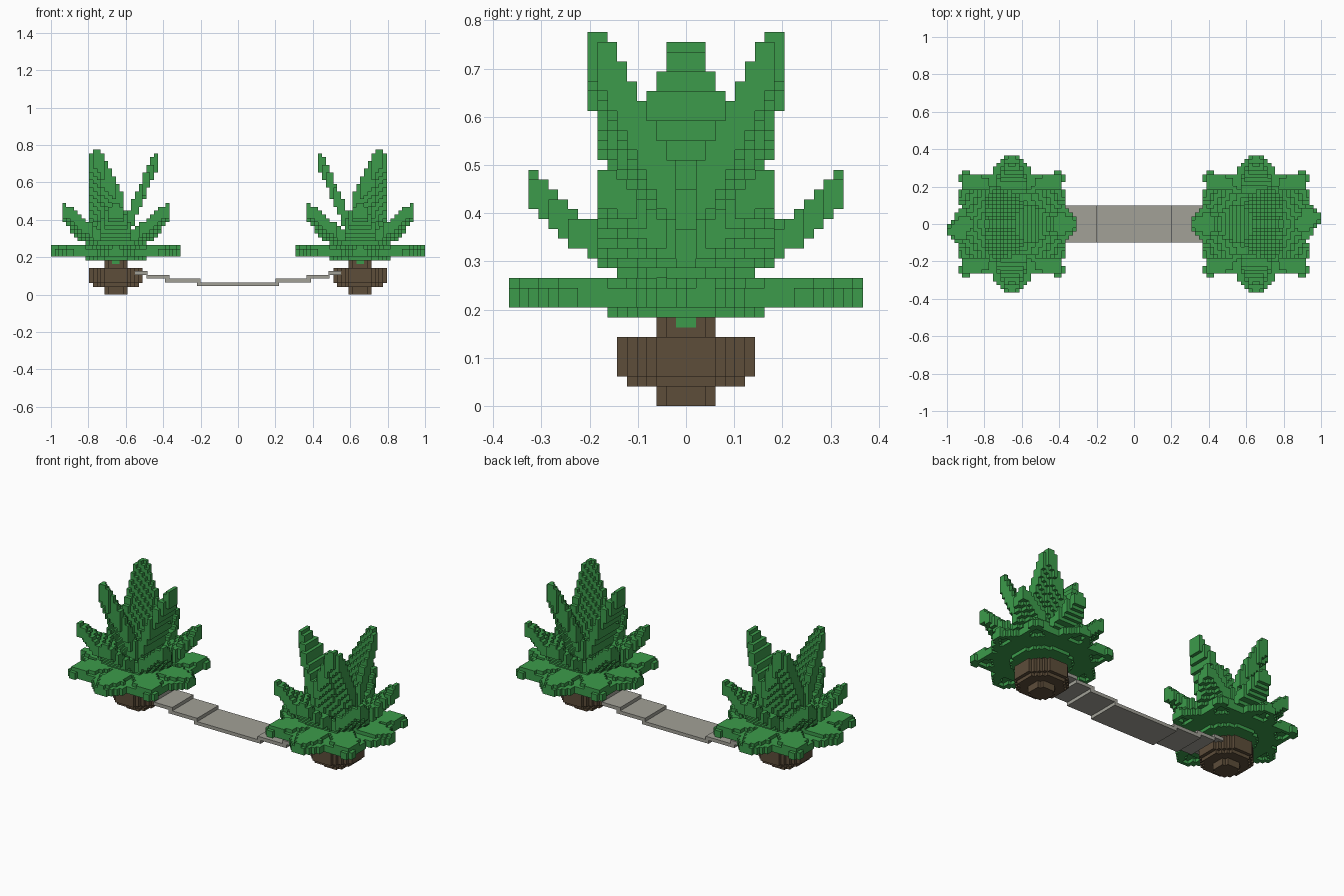
import bpy, bmesh, math
from math import floor, hypot, cos, sin, radians
from mathutils import Vector, Matrix

U = 2 / 98          # edge length of one block
CENTRE = 32         # plant distance from the middle, in blocks

old = bpy.data.objects.get("Cube")
if old:
    bpy.data.objects.remove(old, do_unlink=True)


def material(name, rgb):
    m = bpy.data.materials.new(name)
    m.use_nodes = True
    col = (*rgb, 1)
    m.diffuse_color = col
    m.node_tree.nodes["Principled BSDF"].inputs["Base Color"].default_value = col
    return m


GREEN = material("leaf green", (0.045, 0.33, 0.07))
BROWN = material("root brown", (0.11, 0.075, 0.042))
GREY = material("walkway grey", (0.36, 0.355, 0.31))


def disc(cells, radius, z0, z1):
    """Add a round stack of blocks."""
    for x in range(-radius, radius):
        for y in range(-radius, radius):
            if hypot(x + 0.5, y + 0.5) <= radius + 0.1:
                cells.update((x, y, z) for z in range(z0, z1))


def leaf(cells, profile, angle, thick, scale=1, droop=0):
    """Fill blocks along a leaf given as (reach, height, half width) points."""
    c, s = cos(radians(angle)), sin(radians(angle))
    for (r0, h0, w0), (r1, h1, w1) in zip(profile, profile[1:]):
        steps = 4 * math.ceil(max(abs(r1 - r0), abs(h1 - h0)))
        for i in range(steps + 1):
            t = i / steps
            r = (r0 + (r1 - r0) * t) * scale
            h, half = h0 + (h1 - h0) * t, w0 + (w1 - w0) * t
            n = max(1, math.ceil(half * 3))
            for j in range(-n, n + 1):
                w = half * j / n
                x, y = r * c - w * s, r * s + w * c
                base = floor(h - thick / 2 + 0.5 - droop * (abs(j) > 0.65 * n))
                cells.update((floor(x), floor(y), base + k) for k in range(thick))


def block_mesh(name, cells, mat):
    """Make a mesh from the outer faces of a set of blocks."""
    bm = bmesh.new()
    verts = {}

    def vert(p):
        key = tuple(round(a) for a in p)
        if key not in verts:
            verts[key] = bm.verts.new(Vector(key) * U)
        return verts[key]

    for cell in sorted(cells):
        for axis in range(3):
            for side in (0, 1):
                d = [0, 0, 0]
                d[axis] = 2 * side - 1
                if tuple(a + b for a, b in zip(cell, d)) in cells:
                    continue
                u, v = (axis + 1) % 3, (axis + 2) % 3
                loop = []
                for a, b in ((0, 0), (1, 0), (1, 1), (0, 1)):
                    p = list(cell)
                    p[axis] += side
                    p[u] += a
                    p[v] += b
                    loop.append(vert(p))
                bm.faces.new(loop if side else loop[::-1])
    me = bpy.data.meshes.new(name)
    bm.to_mesh(me)
    bm.free()
    me.materials.append(mat)
    return me


def place(name, mesh, loc=(0, 0, 0), turn=0):
    ob = bpy.data.objects.new(name, mesh)
    ob.location = loc
    ob.rotation_euler.z = turn
    bpy.context.collection.objects.link(ob)


# Root ball
root = set()
for radius, z0, z1 in ((3, 0, 2), (6, 2, 3), (7, 3, 7), (3, 7, 8)):
    disc(root, radius, z0, z1)

# Stem, with knobs of root showing around it
stem = set()
disc(stem, 3, 8, 10)
knobs = {p for p in stem if p[2] == 8 and min(abs(p[0] + 0.5), abs(p[1] + 0.5)) == 1.5}
root |= knobs
leaves = stem - knobs
disc(leaves, 8, 9, 11)

# Low ring of eight flat leaves
FLAT = [(0, 11, 3), (6, 11.5, 3.2), (12, 11.5, 5.2), (14, 11.6, 3.4), (16.9, 12, 0.5)]
for i in range(8):
    size = 1 if i % 4 == 0 else 1.06
    leaf(leaves, FLAT, 45 * i + (6 if i == 0 else 0), 2, size, droop=1)
disc(leaves, 13, 10, 11)

# Middle ring of six slanted leaves
MIDDLE = [(1, 11, 2), (7, 15, 4), (10, 17, 3.6), (13.5, 20, 2), (15.6, 22, 0.8)]
for i in range(6):
    leaf(leaves, MIDDLE, 30 + 60 * i, 3)

# Three tall leaves
TALL = [(1, 12, 3), (3.6, 19, 4.6), (5.5, 24, 4.6), (7.5, 28.5, 3.6),
        (9, 32, 2.2), (10.4, 35.3, 0.8)]
for i in range(3):
    leaf(leaves, TALL, 60 + 120 * i, 4 if i == 1 else 5)

leaf_mesh = block_mesh("leaves", leaves, GREEN)
root_mesh = block_mesh("root_ball", root, BROWN)
for side, sign, turn in (("left", 1, 0), ("right", -1, math.pi)):
    place(side + "_leaves", leaf_mesh, (sign * CENTRE * U, 0, 0), turn)
    place(side + "_root_ball", root_mesh, (sign * CENTRE * U, 0, 0), turn)


# Sagging walkway of thin slabs
def slab(name, x0, x1, z0):
    bm = bmesh.new()
    size = Matrix.Diagonal((x1 - x0, 0.2, U, 1))
    bmesh.ops.create_cube(bm, size=1, matrix=size)
    me = bpy.data.meshes.new(name)
    bm.to_mesh(me)
    bm.free()
    me.materials.append(GREY)
    place(name, me, ((x0 + x1) / 2, 0, z0 + U / 2))


slab("walkway_middle", -0.22, 0.22, 0.045)
for side, sign in (("left", 1), ("right", -1)):
    for i, (a, b) in enumerate(((0.2, 0.39), (0.365, 0.49), (0.485, 0.55))):
        x0, x1 = sorted((sign * a, sign * b))
        slab(f"{side}_walkway_step_{i + 1}", x0, x1, 0.065 + i * U)
